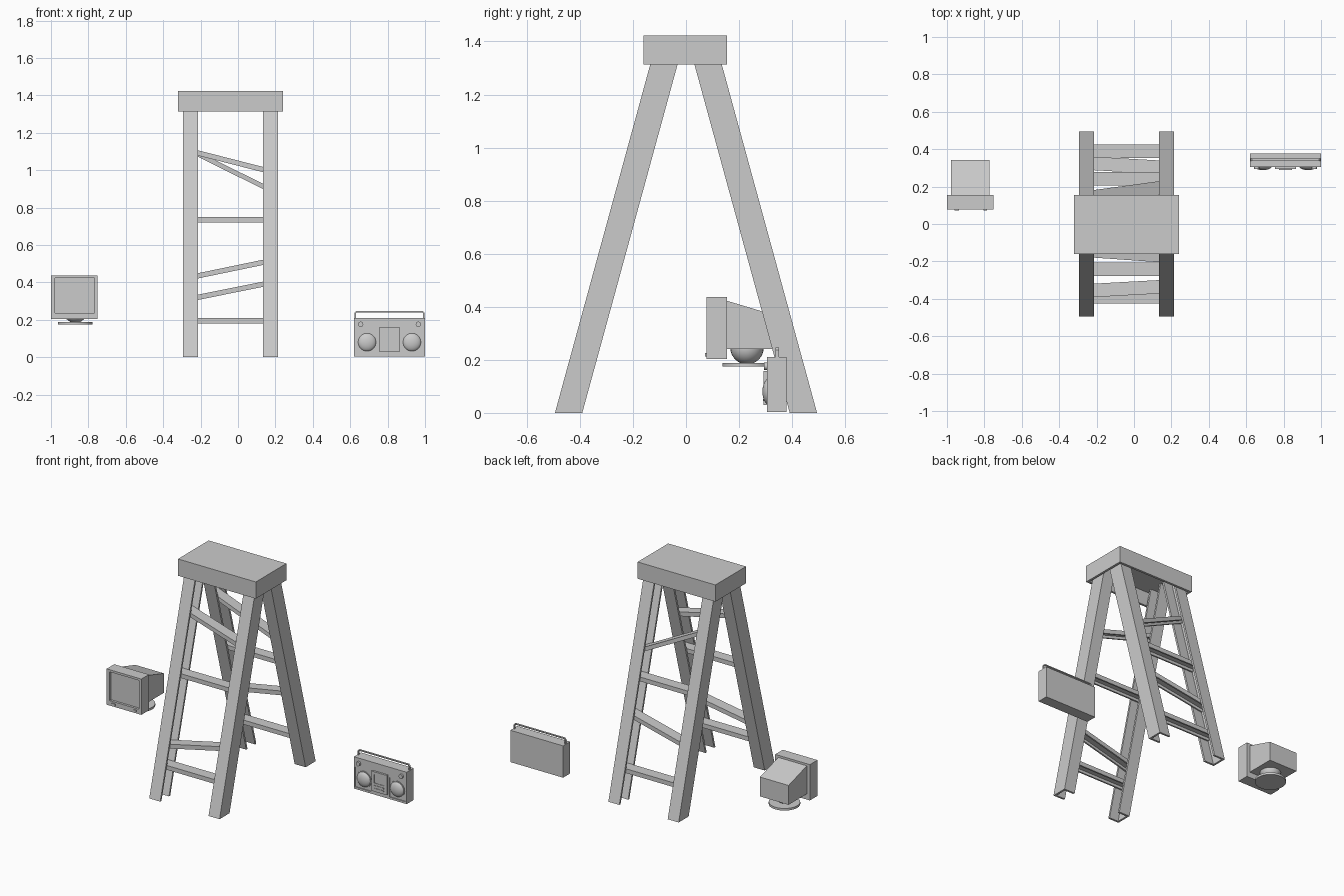
import bpy, bmesh
from math import pi

if "Cube" in bpy.data.objects:
    bpy.data.objects.remove(bpy.data.objects["Cube"])


def mesh_object(name, bm):
    bmesh.ops.recalc_face_normals(bm, faces=bm.faces)
    me = bpy.data.meshes.new(name)
    bm.to_mesh(me)
    bm.free()
    ob = bpy.data.objects.new(name, me)
    bpy.context.collection.objects.link(ob)
    return ob


def prism(name, loop_a, loop_b):
    """Solid between two matching outlines."""
    bm = bmesh.new()
    a = [bm.verts.new(p) for p in loop_a]
    b = [bm.verts.new(p) for p in loop_b]
    n = len(a)
    bm.faces.new(a)
    bm.faces.new(b[::-1])
    for i in range(n):
        j = (i + 1) % n
        bm.faces.new((a[i], b[i], b[j], a[j]))
    return mesh_object(name, bm)


def box(name, x0, x1, y0, y1, z0, z1):
    outline = [(x0, y0), (x1, y0), (x1, y1), (x0, y1)]
    return prism(name, [(x, y, z0) for x, y in outline],
                 [(x, y, z1) for x, y in outline])


def cut(ob, *bounds):
    """Cut a rectangular recess into an object."""
    cutter = box("cutter", *bounds)
    mod = ob.modifiers.new("recess", 'BOOLEAN')
    mod.operation = 'DIFFERENCE'
    mod.solver = 'EXACT'
    mod.object = cutter
    bpy.context.view_layer.objects.active = ob
    bpy.ops.object.modifier_apply(modifier=mod.name)
    bpy.data.objects.remove(cutter)


def channel(u0, u1, v0, v1, t):
    """U outline: web at u0, open at u1."""
    s = t if u1 > u0 else -t
    return [(u0, v0), (u1, v0), (u1, v0 + t), (u0 + s, v0 + t),
            (u0 + s, v1 - t), (u1, v1 - t), (u1, v1), (u0, v1)]


def smooth(ob):
    bpy.ops.object.select_all(action='DESELECT')
    ob.select_set(True)
    bpy.context.view_layer.objects.active = ob
    bpy.ops.object.shade_smooth_by_angle()


def disc(name, r, depth, loc, rot=(0, 0, 0), n=24):
    bpy.ops.mesh.primitive_cylinder_add(vertices=n, radius=r, depth=depth,
                                        location=loc, rotation=rot)
    ob = bpy.context.object
    ob.name = name
    smooth(ob)
    return ob


def ball(name, loc, scale):
    bpy.ops.mesh.primitive_uv_sphere_add(segments=24, ring_count=16,
                                         radius=1, location=loc)
    ob = bpy.context.object
    ob.name = name
    ob.scale = scale
    smooth(ob)
    return ob


# ---- Stepladder: hollow cap
cap = box("ladder_cap", -0.32, 0.24, -0.16, 0.155, 1.314, 1.423)
cut(cap, -0.305, 0.225, -0.145, 0.14, 1.25, 1.408)


def leg_y(z):
    return 0.4425 - 0.2735 * z


# ---- Channel legs, open towards the inside
top = 1.405
for label, side in (("front", -1), ("back", 1)):
    for hand, xo, xi in (("left", -0.293, -0.214), ("right", 0.213, 0.134)):
        loops = []
        for z in (0, top):
            c = side * leg_y(z)
            loops.append([(x, y, z) for x, y in
                          channel(xo, xi, c - 0.0515, c + 0.0515, 0.013)])
        prism(f"{label}_{hand}_leg", *loops)

# ---- Channel rungs, open downwards (left and right heights)
rungs = {-1: [(0.195, 0.195), (0.32, 0.39), (0.735, 0.735), (1.092, 1.003)],
         1: [(0.195, 0.195), (0.435, 0.507), (0.735, 0.735), (1.085, 0.913)]}
for side, heights in rungs.items():
    for i, (zl, zr) in enumerate(heights):
        slope = (zr - zl) / 0.348
        loops = []
        for x in (-0.281, 0.201):
            z = zl + slope * (x + 0.214)
            c = side * leg_y(z)
            loops.append([(x, y, w) for w, y in
                          channel(z + 0.014, z - 0.014, c - 0.036, c + 0.036, 0.01)])
        prism(f"{'front' if side < 0 else 'back'}_rung_{i + 1}", *loops)

# ---- Monitor: bezel with recessed screen, sloping rear housing
bezel = box("monitor_bezel", -1.0, -0.75, 0.077, 0.155, 0.203, 0.436)
cut(bezel, -0.978, -0.768, 0.05, 0.092, 0.235, 0.422)
profile = [(0.15, 0.24), (0.342, 0.24), (0.342, 0.366), (0.15, 0.424)]
prism("monitor_housing", [(-0.978, y, z) for y, z in profile],
      [(-0.772, y, z) for y, z in profile])
for i, (a, b) in enumerate(((-0.96, -0.935), (-0.805, -0.785))):
    box(f"monitor_button_{i + 1}", a, b, 0.071, 0.08, 0.213, 0.225)

# ---- Monitor swivel and foot
ball("monitor_swivel", (-0.87, 0.23, 0.246), (0.063, 0.063, 0.063))
disc("monitor_foot", 0.093, 0.014, (-0.87, 0.23, 0.181), n=32)

# ---- Radio body with speaker recesses
cx = 0.81
radio = box("radio_body", 0.62, 1.0, 0.306, 0.378, 0.003, 0.21)
for s in (-1, 1):
    m = cx + s * 0.124
    cut(radio, m - 0.058, m + 0.058, 0.28, 0.312, 0.016, 0.144)
    ball("speaker_cone", (cx + s * 0.12, 0.312, 0.08), (0.049, 0.024, 0.049))
    disc("speaker_ring", 0.052, 0.008, (cx + s * 0.12, 0.311, 0.08), (pi / 2, 0, 0))
    disc("radio_knob", 0.014, 0.016, (cx + s * 0.154, 0.302, 0.176), (pi / 2, 0, 0), 16)

# ---- Tape deck panel with window and key strips
deck = box("tape_deck", 0.754, 0.866, 0.293, 0.31, 0.03, 0.158)
cut(deck, 0.775, 0.845, 0.28, 0.296, 0.085, 0.14)
for i in range(2):
    z = 0.045 + 0.018 * i
    box(f"deck_key_strip_{i + 1}", 0.775, 0.845, 0.290, 0.296, z, z + 0.008)

# ---- Radio carrying handle with bevelled corners
outer = [(0.623, 0.205), (0.623, 0.237), (0.632, 0.246), (0.988, 0.246),
         (0.997, 0.237), (0.997, 0.205)]
inner = [(0.990, 0.205), (0.990, 0.235), (0.985, 0.240), (0.635, 0.240),
         (0.630, 0.235), (0.630, 0.205)]
prism("radio_handle", [(x, 0.338, z) for x, z in outer + inner],
      [(x, 0.350, z) for x, z in outer + inner])
